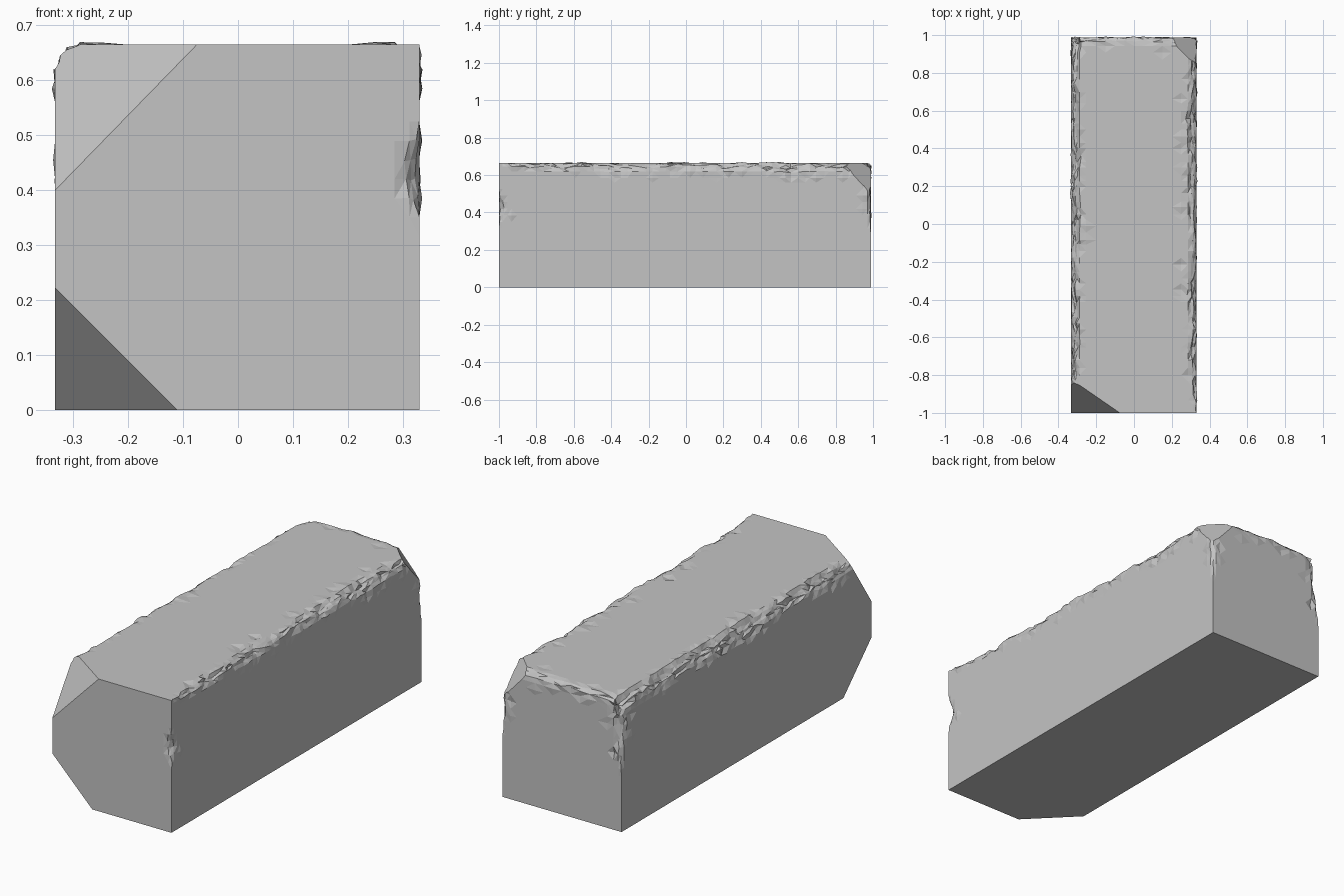
import bpy, bmesh, random
from mathutils import Vector, noise

if "Cube" in bpy.data.objects:
    bpy.data.objects.remove(bpy.data.objects["Cube"])

random.seed(4)
LO = (-0.333, -1.0, 0.0)
HI = (0.330, 0.988, 0.665)

bm = bmesh.new()
bmesh.ops.create_cube(bm, size=1)
for v in bm.verts:
    v.co = Vector([LO[i] if v.co[i] < 0 else HI[i] for i in range(3)])

# Slice the block so that its worn edges have enough facets
steps = (0.018, 0.045, 0.08)
slices = [(0, LO[0] + s) for s in steps] + [(0, HI[0] - s) for s in steps]
slices += [(0, -0.2 + 0.05 * i) for i in range(9)]
slices += [(1, HI[1] - s) for s in steps] + [(1, LO[1] + s) for s in steps[:2]]
slices += [(1, -0.93 + 0.034 * i + random.uniform(-.007, .007)) for i in range(54)]
slices += [(2, HI[2] - s) for s in steps] + [(2, 0.28 + 0.035 * i) for i in range(9)]
for axis, pos in slices:
    co, no = Vector(), Vector()
    co[axis], no[axis] = pos, 1
    bmesh.ops.bisect_plane(bm, geom=bm.verts[:] + bm.edges[:] + bm.faces[:],
                           dist=1e-5, plane_co=co, plane_no=no)


def clamp(x):
    return max(0.0, min(1.0, x))


def rough(t, seed):
    return noise.noise(Vector((t * 9, seed * 7.3, 0.5))) + random.uniform(-.35, .35)


# Worn edges: axis, side, weight, axis, side, weight, chip width along the edge
worn = [
    (0, -1, 1.5, 2, 1, 1.0, lambda p: 0.062 + 0.010 * p.y + 0.032 * rough(p.y, 1)),
    (0, 1, 1.0, 2, 1, 1.0, lambda p: clamp((p.y + 1) / .12) * (0.034 + 0.008 * p.y + 0.028 * rough(p.y, 2))),
    (1, 1, 1.0, 2, 1, 1.0, lambda p: 0.028 + 0.02 * rough(p.x, 3)),
    (0, -1, 1.0, 1, 1, 1.0, lambda p: clamp((p.z - .28) / .25) * (0.04 + 0.02 * rough(p.z, 4))),
    (0, 1, 1.0, 1, 1, 1.0, lambda p: clamp((p.z - .28) / .25) * (0.025 + 0.02 * rough(p.z, 5))),
    (0, 1, 1.0, 1, -1, 1.0, lambda p: clamp(1 - abs(p.z - .43) / .09) * 0.04),
]
start = {v: v.co.copy() for v in bm.verts}
for a, sa, wa, b, sb, wb, width in worn:
    for v, p in start.items():
        u = abs((HI[a] if sa > 0 else LO[a]) - p[a])
        w = abs((HI[b] if sb > 0 else LO[b]) - p[b])
        if u > 0.1 or w > 0.1:
            continue
        cut = width(p) - u * wa - w * wb
        if cut > 0:
            v.co[a] -= sa * cut * 0.5 / wa
            v.co[b] -= sb * cut * 0.5 / wb
            v.co += Vector([random.uniform(-.004, .004) for _ in range(3)])
        elif cut > -0.05 and random.random() < 0.3 and width(p) > 0.012 and p.y > -0.95:
            # small raised burrs and dents beside the chips
            k = random.uniform(-.009, .006)
            if u < 1e-4:
                v.co[a] += sa * k
            if w < 1e-4:
                v.co[b] += sb * k
bmesh.ops.triangulate(bm, faces=bm.faces[:])


def slice_corner(p, q, r, corner):
    """Break off one corner of the block along the plane through p, q, r."""
    p, q, r = Vector(p), Vector(q), Vector(r)
    n = (q - p).cross(r - p).normalized()
    if n.dot(Vector(corner) - p) < 0:
        n = -n
    res = bmesh.ops.bisect_plane(bm, geom=bm.verts[:] + bm.edges[:] + bm.faces[:],
                                 dist=1e-6, plane_co=p, plane_no=n, clear_outer=True)
    rim = [e for e in res["geom_cut"] if isinstance(e, bmesh.types.BMEdge) and e.is_boundary]
    bmesh.ops.holes_fill(bm, edges=rim, sides=0)


# Broken corners: front left bottom, front left top, back right top
slice_corner((-.111, -1, 0), (-.333, -.775, 0), (-.333, -1, .222), (-.333, -1, 0))
slice_corner((-.333, -1, .40), (-.075, -1, .665), (-.30, -.865, .635), (-.333, -1, .665))
slice_corner((.18, .988, .665), (.33, .835, .665), (.33, .988, .50), (.33, .988, .665))

# Merge the flat areas back into large faces
bmesh.ops.dissolve_limit(bm, angle_limit=0.004, verts=bm.verts[:], edges=bm.edges[:])
bmesh.ops.triangulate(bm, faces=bm.faces[:])
bmesh.ops.recalc_face_normals(bm, faces=bm.faces[:])

mesh = bpy.data.meshes.new("stone_block")
bm.to_mesh(mesh)
bm.free()
stone = bpy.data.materials.new("stone grey")
stone.diffuse_color = (0.55, 0.55, 0.55, 1)
stone.use_nodes = True
stone.node_tree.nodes["Principled BSDF"].inputs["Base Color"].default_value = stone.diffuse_color
mesh.materials.append(stone)
block = bpy.data.objects.new("stone_block", mesh)
bpy.context.collection.objects.link(block)
